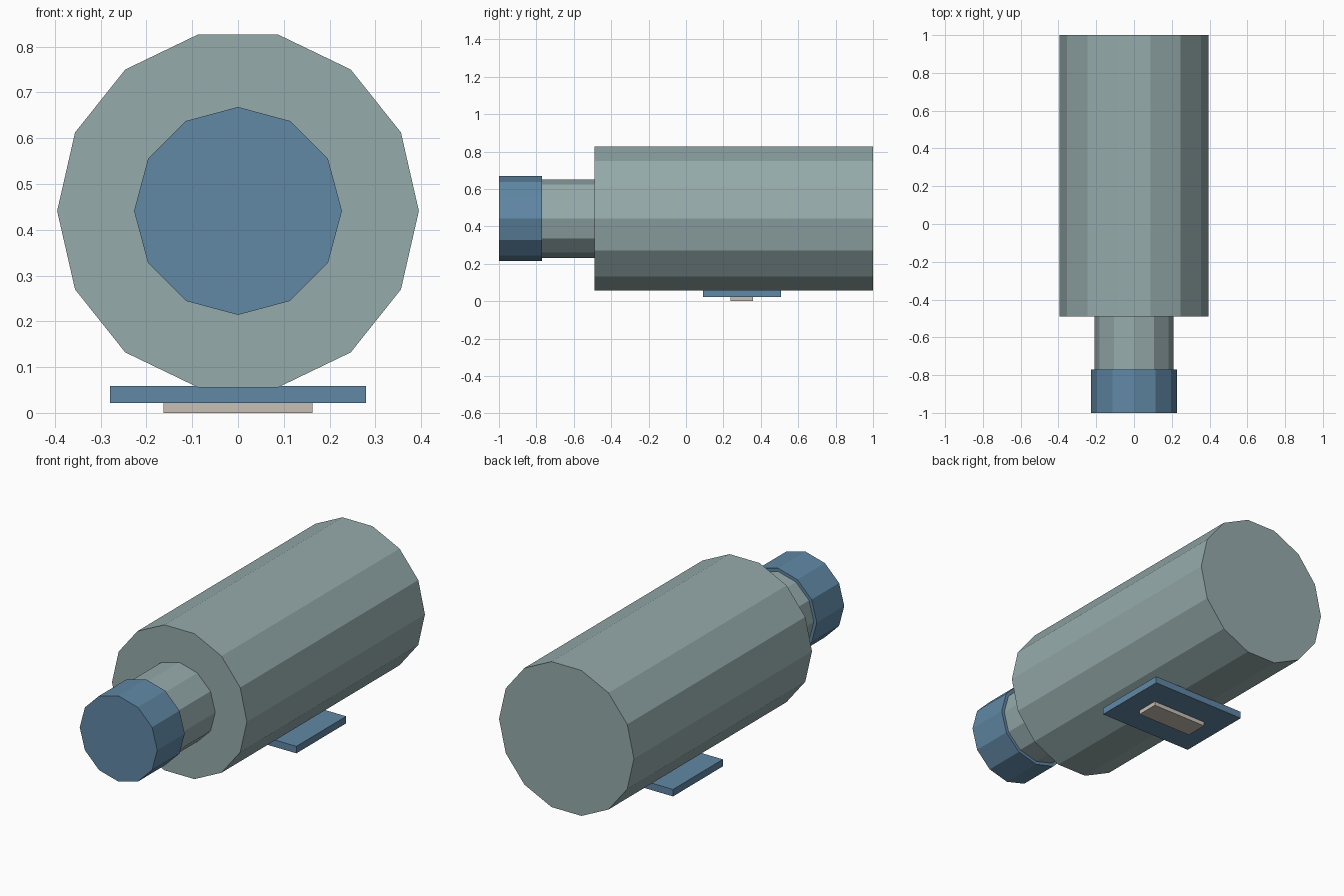
import bpy
import math
from mathutils import Matrix

if "Cube" in bpy.data.objects:
    bpy.data.objects.remove(bpy.data.objects["Cube"], do_unlink=True)

AXIS_Z = 0.441  # height of the shared cylinder axis


def make_material(name, rgb):
    mat = bpy.data.materials.new(name)
    mat.use_nodes = True
    colour = (*rgb, 1.0)
    mat.diffuse_color = colour
    mat.node_tree.nodes["Principled BSDF"].inputs["Base Color"].default_value = colour
    return mat


def cylinder(name, sides, radius, y0, y1, mat, roll=0.0):
    """Flat-shaded cylinder lying along y; a corner points up when roll is 0."""
    bpy.ops.mesh.primitive_cylinder_add(vertices=sides, radius=radius, depth=y1 - y0)
    obj = bpy.context.object
    obj.name = name
    obj.data.transform(Matrix.Rotation(math.pi / 2, 4, "X") @ Matrix.Rotation(roll, 4, "Z"))
    obj.location = (0, (y0 + y1) / 2, AXIS_Z)
    obj.data.materials.append(mat)
    return obj


def box(name, width, y0, y1, z0, z1, mat):
    bpy.ops.mesh.primitive_cube_add(size=1)
    obj = bpy.context.object
    obj.name = name
    obj.data.transform(Matrix.Diagonal((width, y1 - y0, z1 - z0, 1)))
    obj.location = (0, (y0 + y1) / 2, (z0 + z1) / 2)
    obj.data.materials.append(mat)
    return obj


grey_green = make_material("grey green", (0.305, 0.407, 0.410))
steel_blue = make_material("steel blue", (0.117, 0.246, 0.376))
warm_grey = make_material("warm grey", (0.578, 0.525, 0.465))

# Main barrel, neck and end cap
cylinder("body", 14, 0.395, -0.49, 1.0, grey_green, roll=math.pi / 2)
cylinder("neck", 12, 0.21, -0.78, -0.48, grey_green)
cylinder("end_cap", 12, 0.227, -1.0, -0.77, steel_blue)

# Mounting plate and foot pad under the barrel
box("mount_plate", 0.558, 0.09, 0.507, 0.022, 0.059, steel_blue)
box("foot_pad", 0.326, 0.238, 0.358, 0.0, 0.022, warm_grey)
